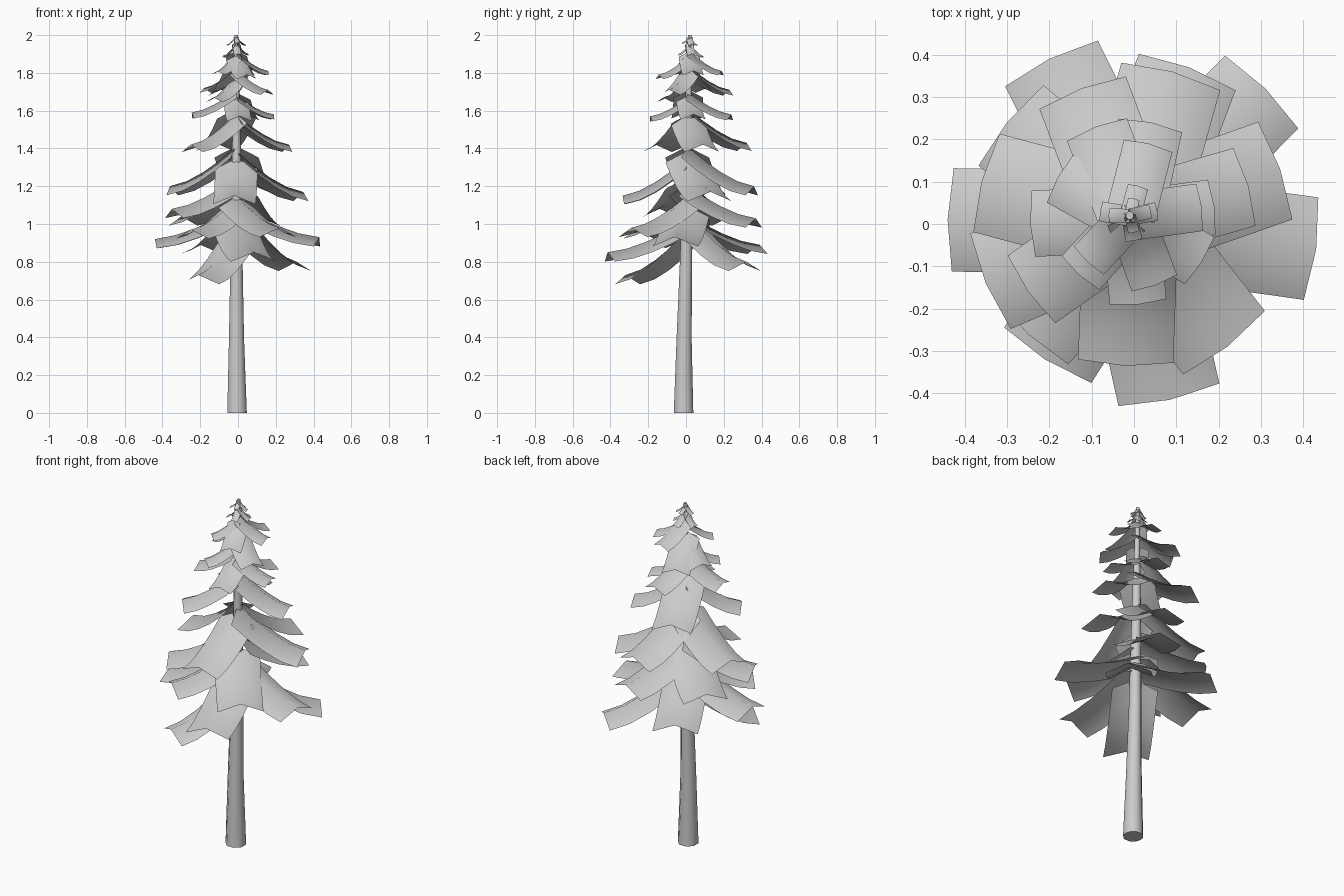
import bpy
import bmesh
from math import cos, sin, tau
from mathutils import Vector

cube = bpy.data.objects.get("Cube")
if cube:
    bpy.data.objects.remove(cube, do_unlink=True)

grey = bpy.data.materials.new("plain_grey")
grey.use_nodes = True
colour = (0.6, 0.6, 0.6, 1.0)
grey.diffuse_color = colour
grey.node_tree.nodes["Principled BSDF"].inputs["Base Color"].default_value = colour


def finish(bm, name, angle):
    """Turn a bmesh into a smooth shaded object with the shared material."""
    bmesh.ops.recalc_face_normals(bm, faces=bm.faces)
    mesh = bpy.data.meshes.new(name)
    bm.to_mesh(mesh)
    bm.free()
    mesh.materials.append(grey)
    obj = bpy.data.objects.new(name, mesh)
    bpy.context.collection.objects.link(obj)
    bpy.ops.object.select_all(action="DESELECT")
    obj.select_set(True)
    bpy.context.view_layer.objects.active = obj
    bpy.ops.object.shade_smooth_by_angle(angle=angle)


# Trunk: centre line points with radius, slightly leaning
TRUNK = [
    (-0.005, -0.013, 0, 0.056),
    (-0.008, -0.01, 0.4, 0.043),
    (-0.008, 0, 0.8, 0.035),
    (-0.008, 0.01, 1.4, 0.025),
    (-0.01, 0.02, 2, 0.01),
]
SIDES = 8


def trunk_centre(z):
    """Point on the trunk's centre line at a given height."""
    for low, high in zip(TRUNK, TRUNK[1:]):
        if z <= high[2]:
            t = (z - low[2]) / (high[2] - low[2])
            return Vector(low[:3]).lerp(Vector(high[:3]), t)
    return Vector(TRUNK[-1][:3])


def build_trunk():
    bm = bmesh.new()
    rings = []
    for x, y, z, radius in TRUNK:
        ring = []
        for i in range(SIDES):
            a = tau * (i + 0.5) / SIDES
            ring.append(bm.verts.new((x + radius * cos(a), y + radius * sin(a), z)))
        rings.append(ring)
    for low, high in zip(rings, rings[1:]):
        for i in range(SIDES):
            j = (i + 1) % SIDES
            bm.faces.new((low[i], low[j], high[j], high[i]))
    bm.faces.new(rings[0][::-1])
    bm.faces.new(rings[-1])
    finish(bm, "trunk", 0.9)


def add_branch(bm, tip, slope):
    """Drooping strip with a raised middle ridge, steepest at the trunk."""
    tip = Vector(tip)
    root = trunk_centre(tip.z)
    out = Vector((tip.x - root.x, tip.y - root.y, 0))
    reach = out.length
    out.normalize()
    side = Vector((-out.y, out.x, 0))
    half = min(0.122, 0.33 * reach)
    steps = 4
    rows = []
    for k in range(steps + 1):
        t = k / steps
        centre = root + out * reach * t
        centre.z = min(tip.z + slope * reach * (1 - t) ** 1.5, 2)
        row = []
        for s in (-1, 0, 1):
            p = centre + side * s * half
            if s:
                p -= out * half * 0.1 * t
                p.z -= half * (0.5 - 0.1 * t)
            row.append(bm.verts.new(p))
        rows.append(row)
    for a, b in zip(rows, rows[1:]):
        for i in range(2):
            bm.faces.new((a[i], b[i], b[i + 1], a[i + 1]))


# Branch tiers from the ground up: droop slope, then tip positions
TIERS = {
    "lowest_branches": (0.6, [(-0.21, -0.32, 0.73), (0.31, 0.32, 0.8)]),
    "low_branches": (0.38, [(0.085, -0.415, 0.85), (-0.2, 0.39, 0.89),
                            (0.43, -0.06, 0.93), (-0.44, 0.01, 0.92)]),
    "lower_middle_branches": (0.45, [(0.22, -0.29, 0.98), (-0.25, -0.26, 0.97),
                                     (0.13, 0.37, 1.03), (-0.3, 0.24, 1.04),
                                     (-0.35, -0.14, 1.08)]),
    "middle_branches": (0.58, [(-0.02, -0.335, 1.15), (0.345, 0.13, 1.17),
                               (-0.36, 0.1, 1.2), (0.09, 0.36, 1.2)]),
    "upper_middle_branches": (0.55, [(0.27, 0.09, 1.42), (-0.25, -0.16, 1.42),
                                     (-0.125, 0.32, 1.43)]),
    "upper_branches": (0.5, [(-0.245, 0, 1.59), (0.04, 0.24, 1.58),
                             (0.01, -0.19, 1.57), (0.19, 0.04, 1.58)]),
    "high_branches": (0.55, [(-0.18, 0.11, 1.72), (-0.09, 0.23, 1.71),
                             (0.16, -0.09, 1.71), (-0.13, -0.12, 1.67)]),
    "top_branches": (0.6, [(0.16, 0.04, 1.81), (0.035, 0.19, 1.81),
                           (-0.11, -0.09, 1.81), (0.05, -0.145, 1.79)]),
    "crown_branches": (0.95, [(0.055, 0.03, 1.9), (-0.08, 0.03, 1.89),
                              (0.01, 0.09, 1.89), (0, -0.04, 1.9)]),
    "tip_branches": (0.9, [(0.04, 0.03, 1.95), (-0.06, 0.02, 1.95),
                           (0, -0.02, 1.96), (0, 0.06, 1.95)]),
}

build_trunk()
for name, (slope, tips) in TIERS.items():
    bm = bmesh.new()
    for tip in tips:
        add_branch(bm, tip, slope)
    finish(bm, name, 1.0)
